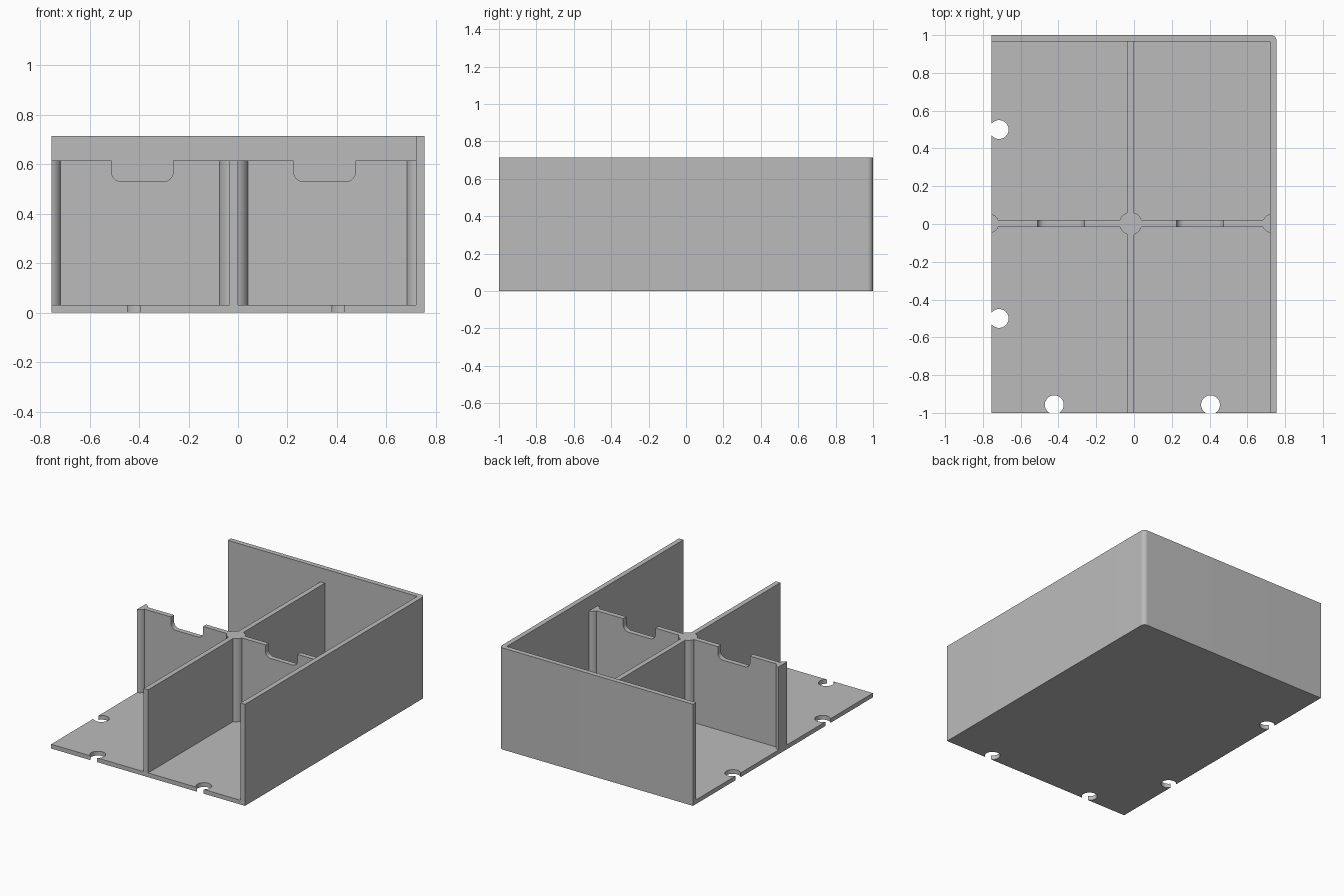
import bpy, bmesh
from math import sin, cos, pi
from mathutils import Vector

cube = bpy.data.objects.get("Cube")
if cube:
    bpy.data.objects.remove(cube, do_unlink=True)

grey = bpy.data.materials.new("light grey")
grey.use_nodes = True
grey.diffuse_color = (0.5, 0.5, 0.5, 1)
grey.node_tree.nodes["Principled BSDF"].inputs["Base Color"].default_value = (0.5, 0.5, 0.5, 1)

W, D, H = 0.755, 1.0, 0.715       # half width, half depth, wall height
T, BASE, DIV = 0.035, 0.03, 0.615  # wall thickness, floor thickness, divider height
MID_X, MID_Y = -0.0175, 0.0025     # crossing of the dividers


def arc(cx, cy, r, start, end, n=12):
    """Points on an arc, angles in half turns."""
    return [(cx + r * cos(pi * (start + (end - start) * i / n)),
             cy + r * sin(pi * (start + (end - start) * i / n))) for i in range(n + 1)]


def prism(name, points, low, high, upright=False):
    """Extrude a profile along z, or an x-z profile along y if upright."""
    bm = bmesh.new()
    place = (lambda p: (p[0], low, p[1])) if upright else (lambda p: (p[0], p[1], low))
    face = bm.faces.new([bm.verts.new(place(p)) for p in points])
    push = Vector((0, high - low, 0)) if upright else Vector((0, 0, high - low))
    out = bmesh.ops.extrude_face_region(bm, geom=[face])
    bmesh.ops.translate(bm, vec=push, verts=[v for v in out["geom"] if isinstance(v, bmesh.types.BMVert)])
    bmesh.ops.recalc_face_normals(bm, faces=bm.faces)
    mesh = bpy.data.meshes.new(name)
    bm.to_mesh(mesh)
    bm.free()
    mesh.materials.append(grey)
    obj = bpy.data.objects.new(name, mesh)
    bpy.context.collection.objects.link(obj)
    return obj


def rect(x0, x1, y0, y1):
    return [(x0, y0), (x1, y0), (x1, y1), (x0, y1)]


def combine(target, other, operation):
    mod = target.modifiers.new("cut", "BOOLEAN")
    mod.operation, mod.solver, mod.object = operation, "EXACT", other
    bpy.context.view_layer.objects.active = target
    bpy.ops.object.modifier_apply(modifier=mod.name)
    bpy.data.objects.remove(other, do_unlink=True)


# Floor with one rounded corner and four open-edged peg holes
corner = arc(W - 0.03, D - 0.03, 0.03, 0, 0.5)
floor = prism("floor", [(-W, -D), (W, -D)] + corner + [(-W, D)], 0, BASE)
for x, y in ((-0.714, 0.5), (-0.714, -0.5), (-0.422, -0.957), (0.405, -0.957)):
    combine(floor, prism("peg_hole", arc(x, y, 0.05, 0, 2, 40)[:-1], -0.1, 0.1), "DIFFERENCE")

# Tall outer wall on the left and back
walls = prism("outer_walls", [(W - T, -D), (W, -D)] + corner +
              [(-W, D), (-W, D - T), (W - T, D - T)], BASE, H)

# Dividers: long one, notched cross one, and rounded posts
half = T / 2
cross = prism("cross_divider", rect(-W, W - T, MID_Y - half, MID_Y + half), BASE, DIV)
for x in (-0.387, 0.35):
    profile = ([(x - 0.125, DIV + 0.1)] + arc(x - 0.085, 0.57, 0.04, 1, 1.5) +
               arc(x + 0.085, 0.57, 0.04, 1.5, 2) + [(x + 0.125, DIV + 0.1)])
    combine(cross, prism("finger_notch", profile, -0.1, 0.1, True), "DIFFERENCE")
combine(cross, prism("long_divider", rect(MID_X - half, MID_X + half, -D, D - T), BASE, DIV), "UNION")
combine(cross, prism("centre_post", arc(MID_X, MID_Y, 0.06, 0, 2, 40)[:-1], BASE, DIV), "UNION")
reach = 0.285
right_end = arc(-W - 0.01, MID_Y, 0.05, -0.436, 0.436, 20)
left_end = arc(W - T + 0.01, MID_Y, 0.05, 0.564, 1.436, 20)
combine(cross, prism("right_end_post", right_end, BASE, DIV), "UNION")
combine(cross, prism("left_end_post", left_end, BASE, DIV), "UNION")
cross.name = "dividers"

# Smooth the rounded parts, keep the edges sharp
for obj in (floor, walls, cross):
    bpy.ops.object.select_all(action="DESELECT")
    obj.select_set(True)
    bpy.context.view_layer.objects.active = obj
    bpy.ops.object.shade_smooth_by_angle(angle=pi / 6)
